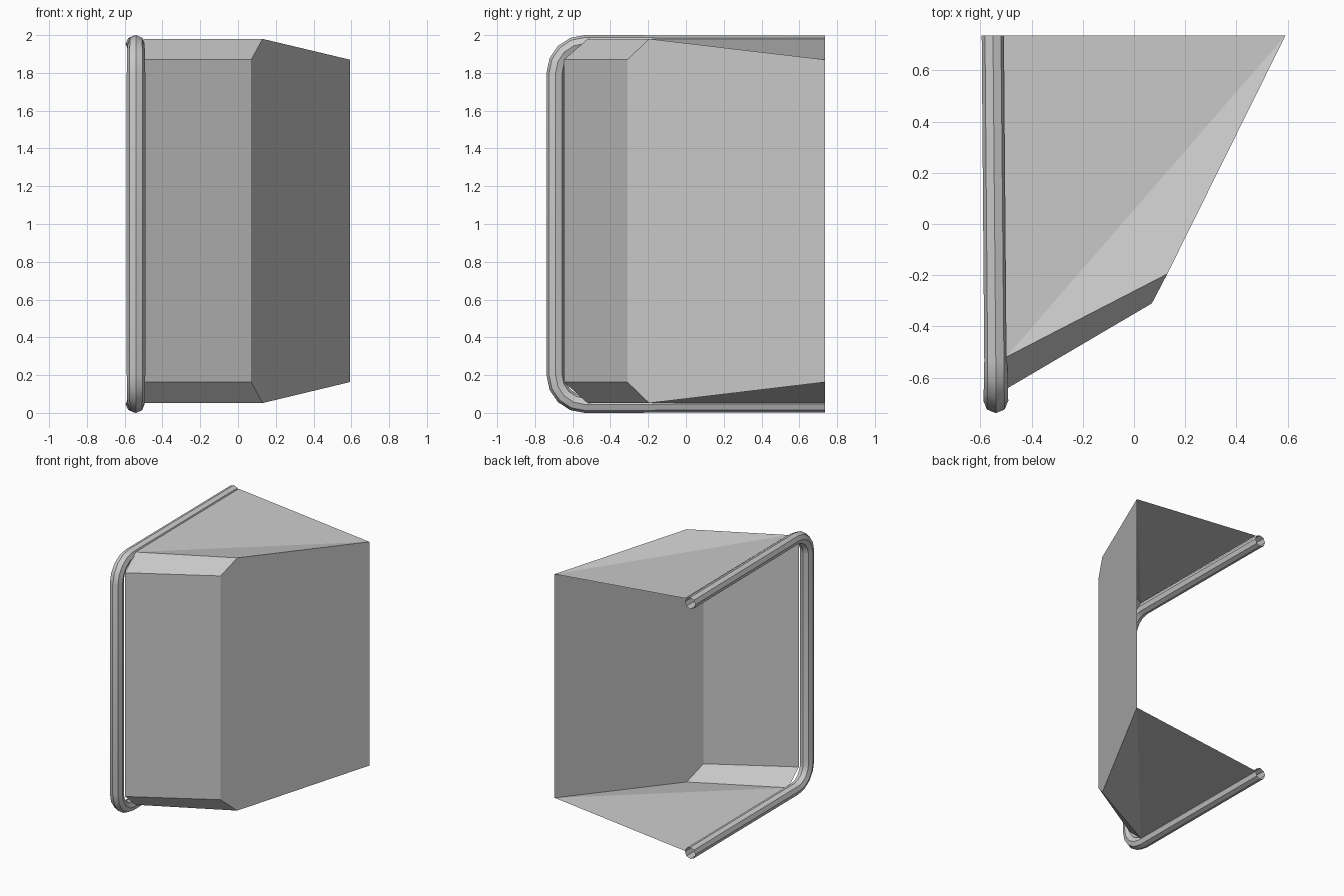
import bpy, bmesh, math
from mathutils import Vector

if "Cube" in bpy.data.objects:
    bpy.data.objects.remove(bpy.data.objects["Cube"])


def finish(bm, name):
    mesh = bpy.data.meshes.new(name)
    bm.to_mesh(mesh)
    bm.free()
    obj = bpy.data.objects.new(name, mesh)
    bpy.context.collection.objects.link(obj)
    return obj


# Folded sheet shell: front plate, side plate, chamfers, top and bottom plates
bm = bmesh.new()
plan = {"front_l": (-0.50, -0.645), "front_r": (0.07, -0.31),
        "rim_l": (-0.50, -0.52), "rim_r": (0.13, -0.195),
        "back_l": (-0.51, 0.737), "back_r": (0.592, 0.737)}
inset = {"front_l", "front_r", "back_r"}
top, low = {}, {}
for key, (x, y) in plan.items():
    top[key] = bm.verts.new((x, y, 1.87 if key in inset else 1.98))
    low[key] = bm.verts.new((x, y, 0.163 if key in inset else 0.052))

bm.faces.new([low["front_l"], low["front_r"], top["front_r"], top["front_l"]])
bm.faces.new([low["front_r"], low["rim_r"], low["back_r"],
              top["back_r"], top["rim_r"], top["front_r"]])
for level, flip in ((top, False), (low, True)):
    for keys in (("front_l", "front_r", "rim_r", "rim_l"),
                 ("rim_l", "rim_r", "back_r"),
                 ("rim_l", "back_r", "back_l")):
        loop = [level[k] for k in keys]
        bm.faces.new(loop[::-1] if flip else loop)
finish(bm, "folded_panel")

# Bent edge tube: half the path with a rounded corner, mirrored below mid height
SIDES, BEND, STEPS = 8, 0.155, 4
half = [(Vector((-0.551, 0.737, 1.953)), Vector((0, -1, 0)), 0.044)]
for i in range(STEPS + 1):
    a = math.pi / 2 * i / STEPS
    pos = Vector((-0.54, -0.535 - BEND * math.sin(a),
                  1.955 - BEND * (1 - math.cos(a))))
    half.append((pos, Vector((0, -math.cos(a), -math.sin(a))),
                 0.045 + 0.004 * i / STEPS))
path = half + [(Vector((p.x, p.y, 2 - p.z)), Vector((0, -t.y, t.z)), r)
               for p, t, r in reversed(half)]

bm = bmesh.new()
side = Vector((1, 0, 0))
rings = []
for pos, tangent, radius in path:
    normal = tangent.cross(side)
    rings.append([bm.verts.new(pos + radius * (
        side * math.cos(2 * math.pi * k / SIDES)
        + normal * math.sin(2 * math.pi * k / SIDES))) for k in range(SIDES)])
for a, b in zip(rings, rings[1:]):
    for k in range(SIDES):
        n = (k + 1) % SIDES
        bm.faces.new([a[k], b[k], b[n], a[n]])
bmesh.ops.recalc_face_normals(bm, faces=bm.faces)
tube = finish(bm, "edge_tube")
bpy.context.view_layer.objects.active = tube
tube.select_set(True)
bpy.ops.object.shade_smooth_by_angle(angle=math.radians(30))
